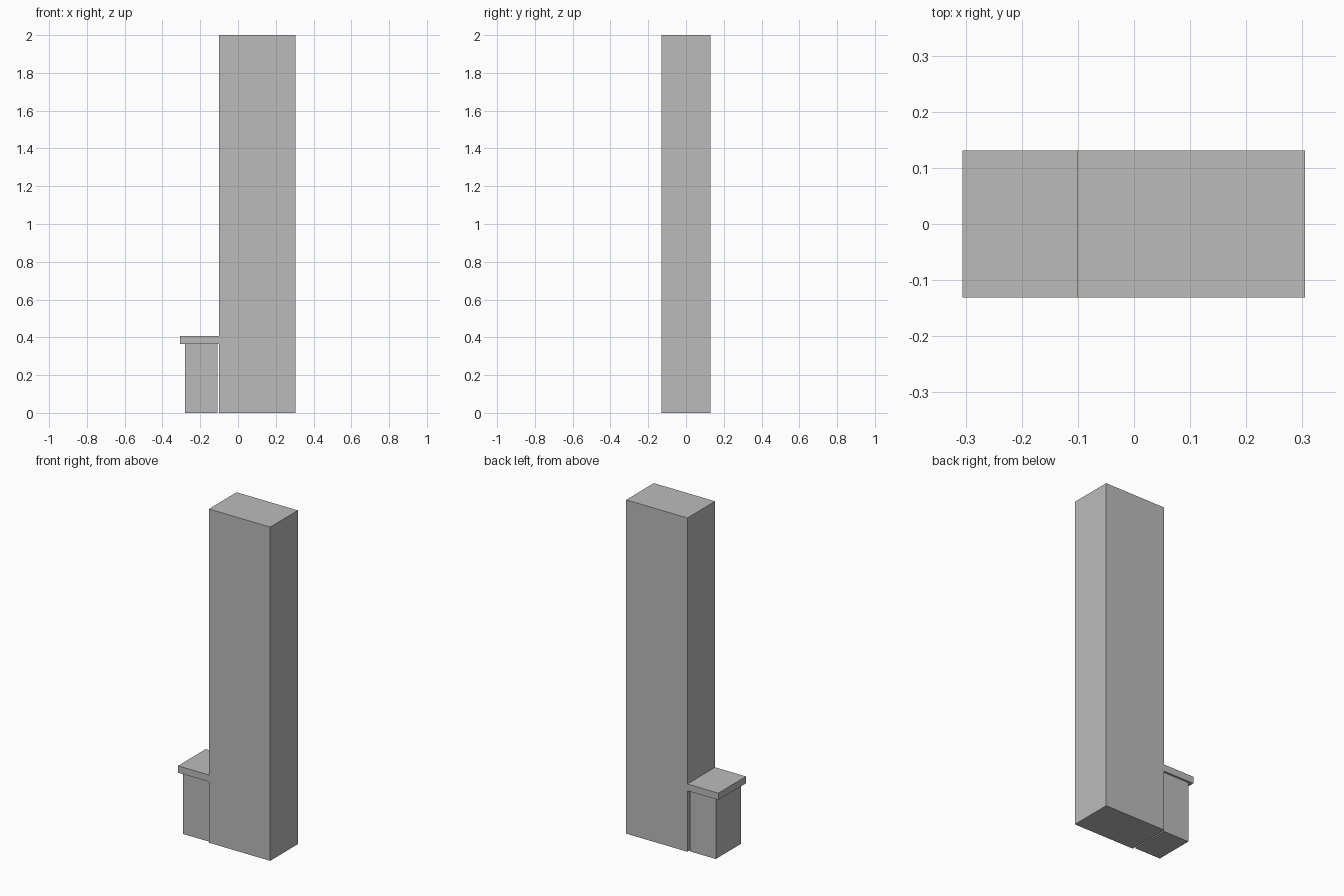
import bpy
from mathutils import Vector

cube = bpy.data.objects.get("Cube")
if cube:
    bpy.data.objects.remove(cube, do_unlink=True)

# Single plain grey
grey = bpy.data.materials.new("plain_grey")
grey.use_nodes = True
colour = (0.5, 0.5, 0.5, 1)
grey.diffuse_color = colour
grey.node_tree.nodes["Principled BSDF"].inputs["Base Color"].default_value = colour


def box(name, low, high):
    """Flat-faced box between two opposite corners."""
    low, high = Vector(low), Vector(high)
    bpy.ops.mesh.primitive_cube_add(size=1, location=(low + high) / 2)
    obj = bpy.context.object
    obj.name = name
    obj.scale = high - low
    bpy.ops.object.transform_apply(location=False, rotation=False, scale=True)
    obj.data.materials.append(grey)
    return obj


DEPTH = 0.131    # half depth of tower and slab
INSET = 0.012    # slab overhang at front and back
WALL = -0.101    # tower side that meets the slab
SLAB_Z = 0.365   # underside of the slab

# Tall tower
box("tower", (WALL, -DEPTH, 0), (0.305, DEPTH, 2))

# Low pedestal, standing a hair clear of the tower
box("pedestal", (-0.281, -DEPTH + INSET, 0), (-0.109, DEPTH - INSET, SLAB_Z))

# Overhanging top slab that touches the tower
box("pedestal_slab", (-0.306, -DEPTH, SLAB_Z), (WALL, DEPTH, 0.406))
